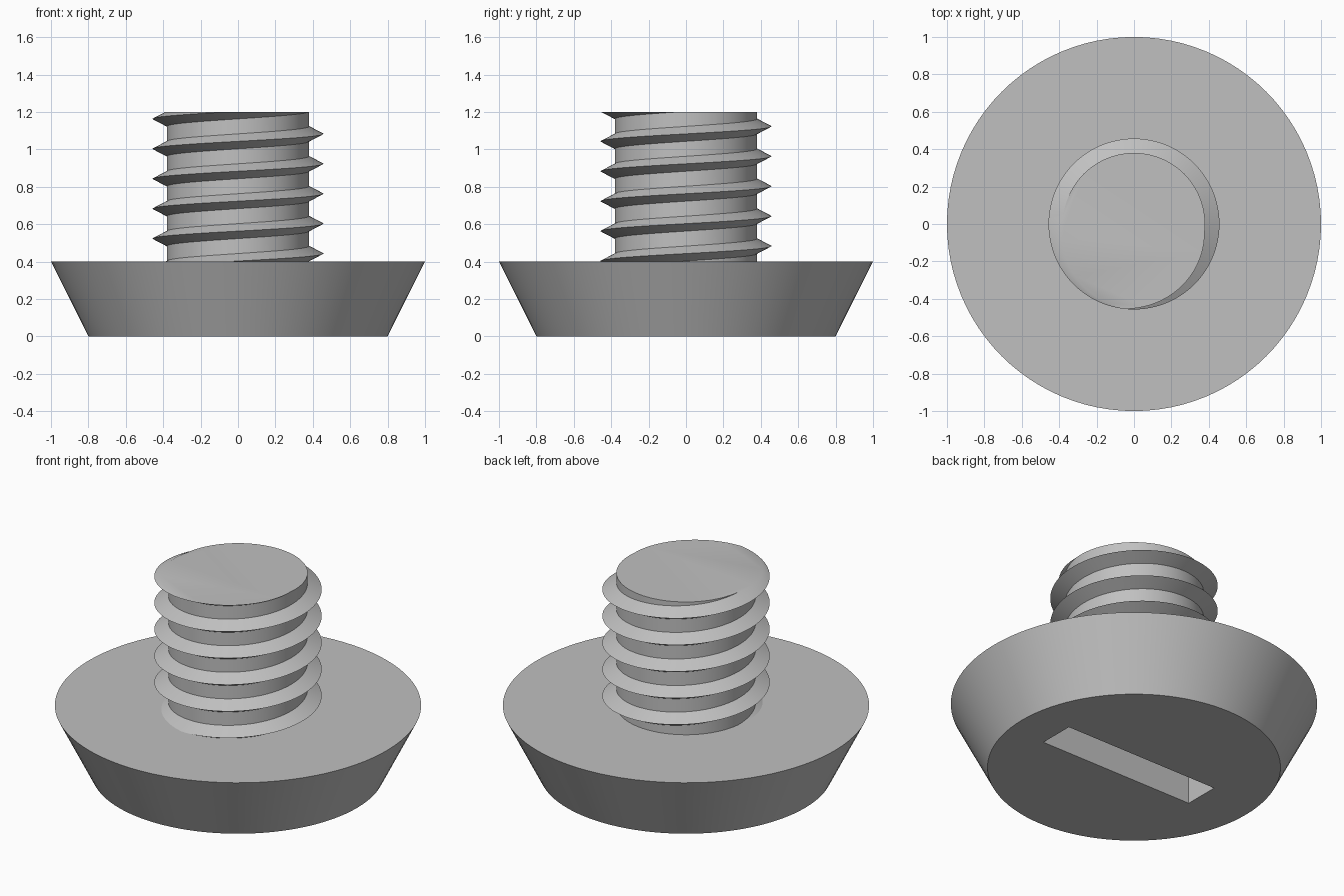
import bpy
import bmesh
from math import cos, sin, tau

if "Cube" in bpy.data.objects:
    bpy.data.objects.remove(bpy.data.objects["Cube"], do_unlink=True)

SIDES = 96
HEAD_TOP, SHANK_TOP = 0.4, 1.2
CORE, CREST = 0.38, 0.457
PITCH, HALF = 0.16, 0.04

grey = bpy.data.materials.new("plain grey")
grey.use_nodes = True
COLOUR = (0.53, 0.53, 0.53, 1)
grey.diffuse_color = COLOUR
grey.node_tree.nodes["Principled BSDF"].inputs["Base Color"].default_value = COLOUR


def add_object(name, bm):
    bmesh.ops.recalc_face_normals(bm, faces=bm.faces)
    mesh = bpy.data.meshes.new(name)
    bm.to_mesh(mesh)
    bm.free()
    mesh.materials.append(grey)
    obj = bpy.data.objects.new(name, mesh)
    bpy.context.collection.objects.link(obj)
    return obj


def activate(obj):
    bpy.ops.object.select_all(action="DESELECT")
    obj.select_set(True)
    bpy.context.view_layer.objects.active = obj


def smooth(obj):
    activate(obj)
    bpy.ops.object.shade_smooth_by_angle(angle=0.5)


# Tapered head
bm = bmesh.new()
bmesh.ops.create_cone(bm, cap_ends=True, segments=SIDES, radius1=0.8, radius2=1,
                      depth=HEAD_TOP)
bmesh.ops.translate(bm, vec=(0, 0, HEAD_TOP / 2), verts=bm.verts)
head = add_object("head", bm)

# Driver slot cut into the underside
bm = bmesh.new()
bmesh.ops.create_cube(bm, size=1)
bmesh.ops.scale(bm, vec=(1.035, 0.216, 0.4), verts=bm.verts)
bmesh.ops.translate(bm, vec=(0.037, 0, 0), verts=bm.verts)
cutter = add_object("slot_cutter", bm)
cutter.hide_render = True
cut = head.modifiers.new("slot", "BOOLEAN")
cut.operation = "DIFFERENCE"
cut.solver = "EXACT"
cut.object = cutter
activate(head)
bpy.ops.object.modifier_apply(modifier=cut.name)
bpy.data.objects.remove(cutter, do_unlink=True)
smooth(head)

# Threaded shank: a V-shaped ridge wound round the core, trimmed flat at both ends
bm = bmesh.new()
rows = []
for k in range(SIDES * 9):
    angle = tau * (k / SIDES - 0.25)
    z = 0.083 + PITCH * k / SIDES
    rows.append([bm.verts.new((r * cos(angle), r * sin(angle), z + dz))
                 for r, dz in ((CORE, -HALF), (CREST, 0), (CORE, HALF))])
for k in range(len(rows) - 1):
    a, b = rows[k], rows[k + 1]
    for j in range(2):
        bm.faces.new((a[j], b[j], b[j + 1], a[j + 1]))
    if k + 1 + SIDES < len(rows):
        bm.faces.new((a[2], b[2], rows[k + 1 + SIDES][0], rows[k + SIDES][0]))
for height, up in ((HEAD_TOP - 0.05, -1), (SHANK_TOP, 1)):
    bmesh.ops.bisect_plane(bm, geom=bm.verts[:] + bm.edges[:] + bm.faces[:],
                           plane_co=(0, 0, height), plane_no=(0, 0, up),
                           clear_outer=True)
bmesh.ops.holes_fill(bm, edges=[e for e in bm.edges if e.is_boundary], sides=0)
smooth(add_object("threaded_shank", bm))
